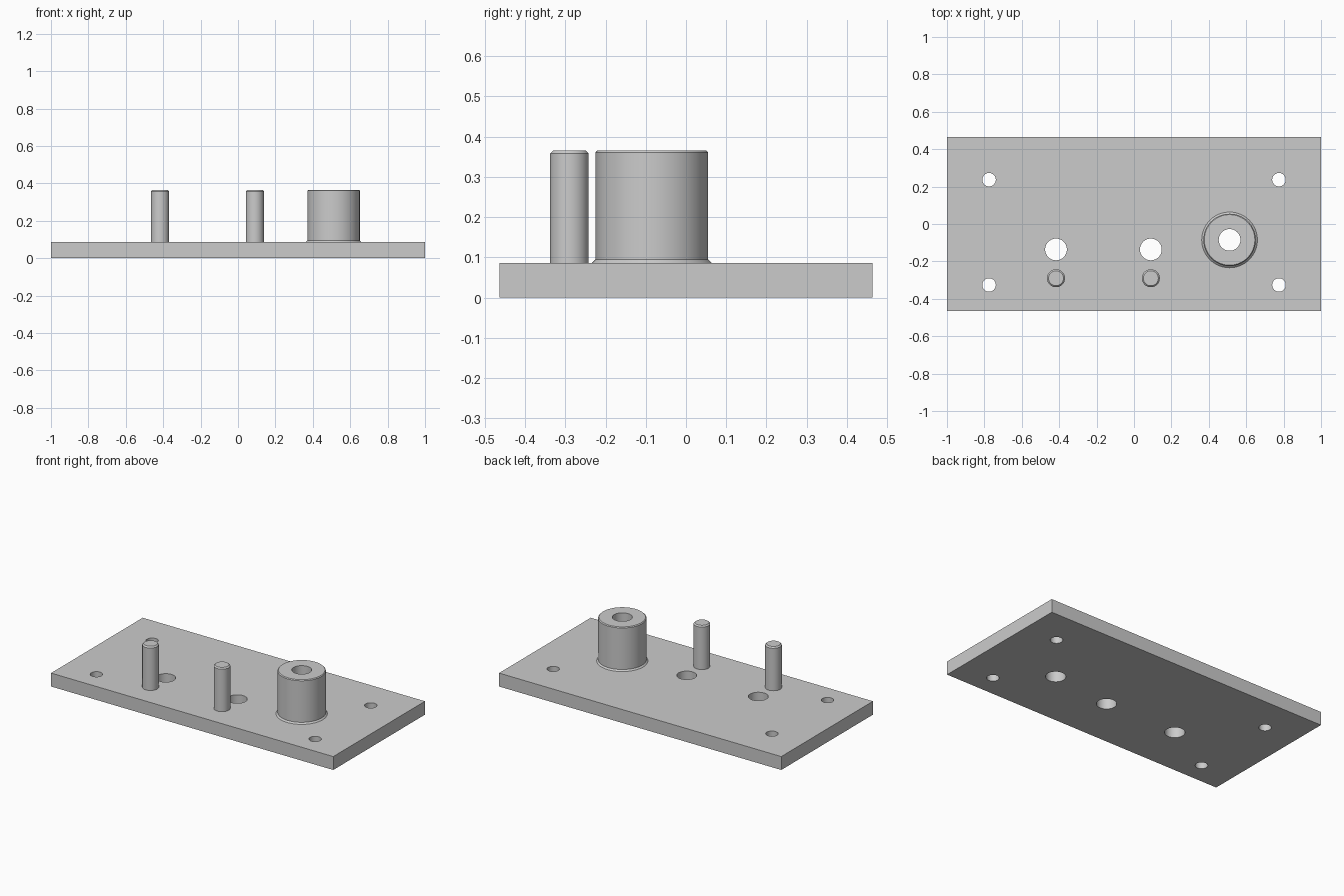
import bpy, bmesh, math
from mathutils import Matrix, Vector

cube = bpy.data.objects.get("Cube")
if cube:
    bpy.data.objects.remove(cube, do_unlink=True)

TOP, HEIGHT = 0.086, 0.366
HALF_X, HALF_Y = 1.0, 0.464
SEGMENTS = 64
BORE = 0.058
BOSS = (0.511, -0.085)
PIN_X = (-0.417, 0.09)

grey = bpy.data.materials.new("plain grey")
grey.use_nodes = True
colour = (0.6, 0.6, 0.6, 1)
grey.diffuse_color = colour
grey.node_tree.nodes["Principled BSDF"].inputs["Base Color"].default_value = colour


def finish(name, bm, location=(0, 0, 0)):
    mesh = bpy.data.meshes.new(name)
    bm.to_mesh(mesh)
    bm.free()
    mesh.materials.append(grey)
    obj = bpy.data.objects.new(name, mesh)
    obj.location = location
    bpy.context.collection.objects.link(obj)
    bpy.ops.object.select_all(action='DESELECT')
    obj.select_set(True)
    bpy.context.view_layer.objects.active = obj
    bpy.ops.object.shade_smooth_by_angle(angle=math.radians(30))
    return obj


def turned(name, profile, x, y):
    """Revolve a radius/height profile about a vertical axis."""
    bm = bmesh.new()
    verts = [bm.verts.new((r, 0, z)) for r, z in profile]
    edges = [bm.edges.new(pair) for pair in zip(verts, verts[1:])]
    bmesh.ops.spin(bm, geom=verts + edges, cent=(0, 0, 0), axis=(0, 0, 1),
                   angle=math.tau, steps=SEGMENTS, use_duplicate=False)
    bmesh.ops.remove_doubles(bm, verts=bm.verts, dist=1e-5)
    bmesh.ops.recalc_face_normals(bm, faces=bm.faces)
    return finish(name, bm, (x, y, 0))


# Base plate: outline with round holes, filled and extruded
holes = [(x, y, 0.036) for x in (-0.775, 0.775) for y in (-0.326, 0.237)]
holes += [(x, -0.136, BORE) for x in PIN_X] + [(*BOSS, BORE)]
bm = bmesh.new()
corners = [bm.verts.new((sx * HALF_X, sy * HALF_Y, 0))
           for sx, sy in ((-1, -1), (1, -1), (1, 1), (-1, 1))]
for i in range(4):
    bm.edges.new((corners[i - 1], corners[i]))
for x, y, r in holes:
    bmesh.ops.create_circle(bm, segments=SEGMENTS, radius=r,
                            matrix=Matrix.Translation((x, y, 0)))
bmesh.ops.triangle_fill(bm, edges=bm.edges[:], use_beauty=True, normal=(0, 0, 1))
raised = bmesh.ops.extrude_face_region(bm, geom=bm.faces[:], use_keep_orig=True)
bmesh.ops.translate(bm, vec=Vector((0, 0, TOP)),
                    verts=[g for g in raised["geom"] if isinstance(g, bmesh.types.BMVert)])
bmesh.ops.recalc_face_normals(bm, faces=bm.faces)
finish("base_plate", bm)

# Bored boss with a flared foot and chamfered rim
turned("boss", [(BORE, TOP), (BORE, HEIGHT), (0.135, HEIGHT), (0.14, HEIGHT - 0.005),
                (0.14, TOP + 0.009), (0.149, TOP)], *BOSS)

# Two locating pins with chamfered tips
for side, x in zip(("right", "left"), PIN_X):
    turned(side + "_pin", [(0, HEIGHT), (0.04, HEIGHT), (0.048, HEIGHT - 0.008),
                           (0.048, TOP)], x, -0.29)
